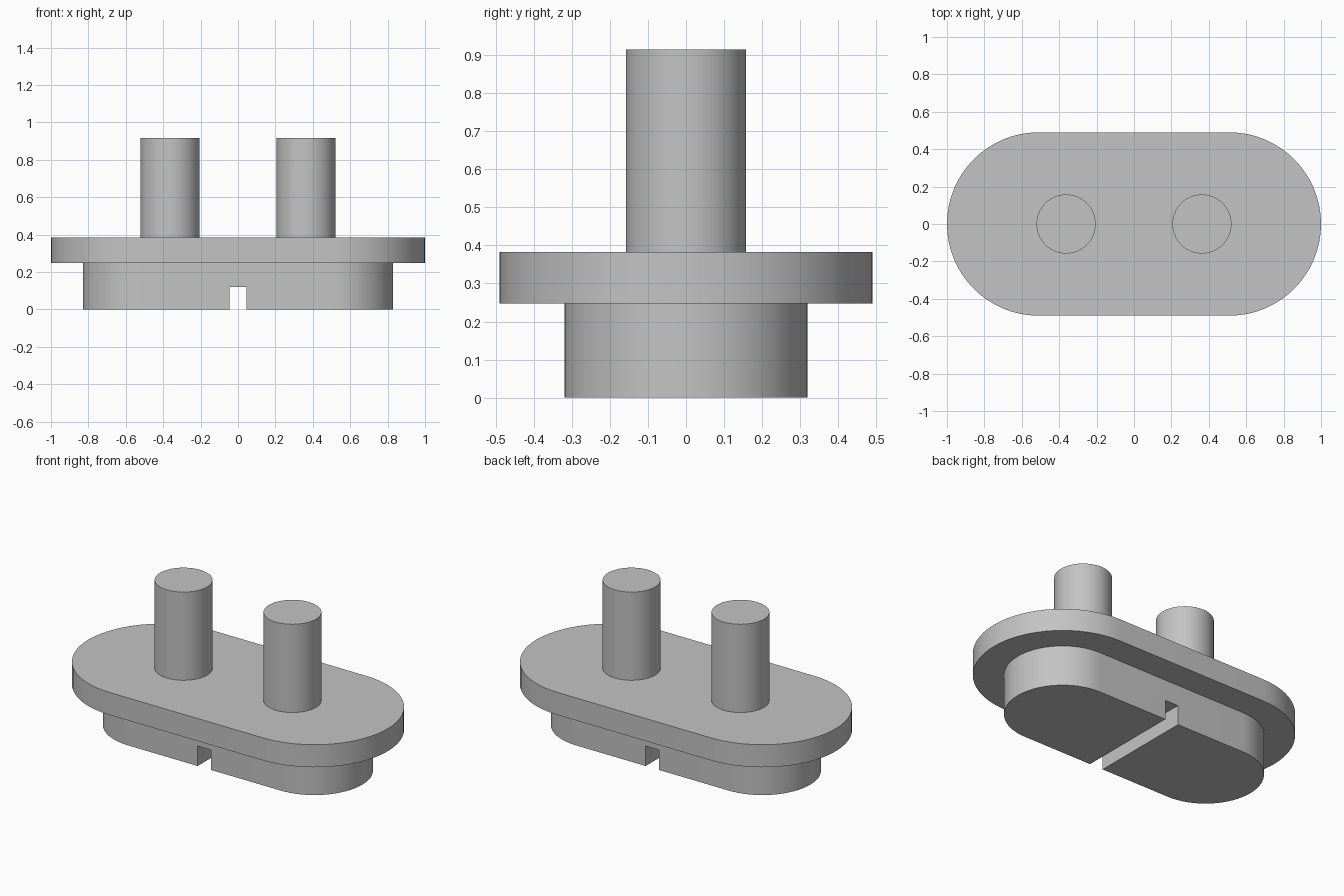
import bpy, bmesh
from math import cos, sin, pi, radians

cube = bpy.data.objects.get("Cube")
if cube:
    bpy.data.objects.remove(cube, do_unlink=True)

grey = bpy.data.materials.new("plain grey")
grey.use_nodes = True
colour = (0.55, 0.55, 0.55, 1)
grey.diffuse_color = colour
grey.node_tree.nodes["Principled BSDF"].inputs["Base Color"].default_value = colour


def prism(name, outline, z0, z1):
    """Extrude a closed outline from z0 up to z1."""
    bm = bmesh.new()
    base = bm.faces.new([bm.verts.new((x, y, z0)) for x, y in outline])
    top = bmesh.ops.extrude_face_region(bm, geom=[base])["geom"]
    verts = [v for v in top if isinstance(v, bmesh.types.BMVert)]
    bmesh.ops.translate(bm, verts=verts, vec=(0, 0, z1 - z0))
    bmesh.ops.recalc_face_normals(bm, faces=bm.faces[:])
    mesh = bpy.data.meshes.new(name)
    bm.to_mesh(mesh)
    bm.free()
    mesh.materials.append(grey)
    obj = bpy.data.objects.new(name, mesh)
    bpy.context.collection.objects.link(obj)
    return obj


def smooth(obj):
    bpy.ops.object.select_all(action="DESELECT")
    obj.select_set(True)
    bpy.context.view_layer.objects.active = obj
    bpy.ops.object.shade_smooth_by_angle(angle=radians(30))


def stadium(centre, radius, steps=32):
    """Two half circles joined by straight sides."""
    half = [(centre + radius * cos(a), radius * sin(a))
            for a in (pi * i / steps - pi / 2 for i in range(steps + 1))]
    return half + [(-x, -y) for x, y in half]


def circle(x, radius, steps=64):
    return [(x + radius * cos(2 * pi * i / steps), radius * sin(2 * pi * i / steps))
            for i in range(steps)]


# Wide flange plate
smooth(prism("flange_plate", stadium(0.51, 0.49), 0.247, 0.383))

# Narrower base with a slot cut across its underside
base = prism("slotted_base", stadium(0.51, 0.32), 0, 0.247)
cutter = prism("slot_cutter", [(-0.045, -1), (0.045, -1), (0.045, 1), (-0.045, 1)], -0.1, 0.12)
cutter.hide_render = True
cut = base.modifiers.new("slot", "BOOLEAN")
cut.operation = "DIFFERENCE"
cut.solver = "EXACT"
cut.object = cutter
bpy.context.view_layer.objects.active = base
bpy.ops.object.modifier_apply(modifier=cut.name)
bpy.data.objects.remove(cutter, do_unlink=True)
smooth(base)

# Pair of round pins
for name, side in (("left_pin", 1), ("right_pin", -1)):
    smooth(prism(name, circle(side * 0.363, 0.158), 0.383, 0.915))
